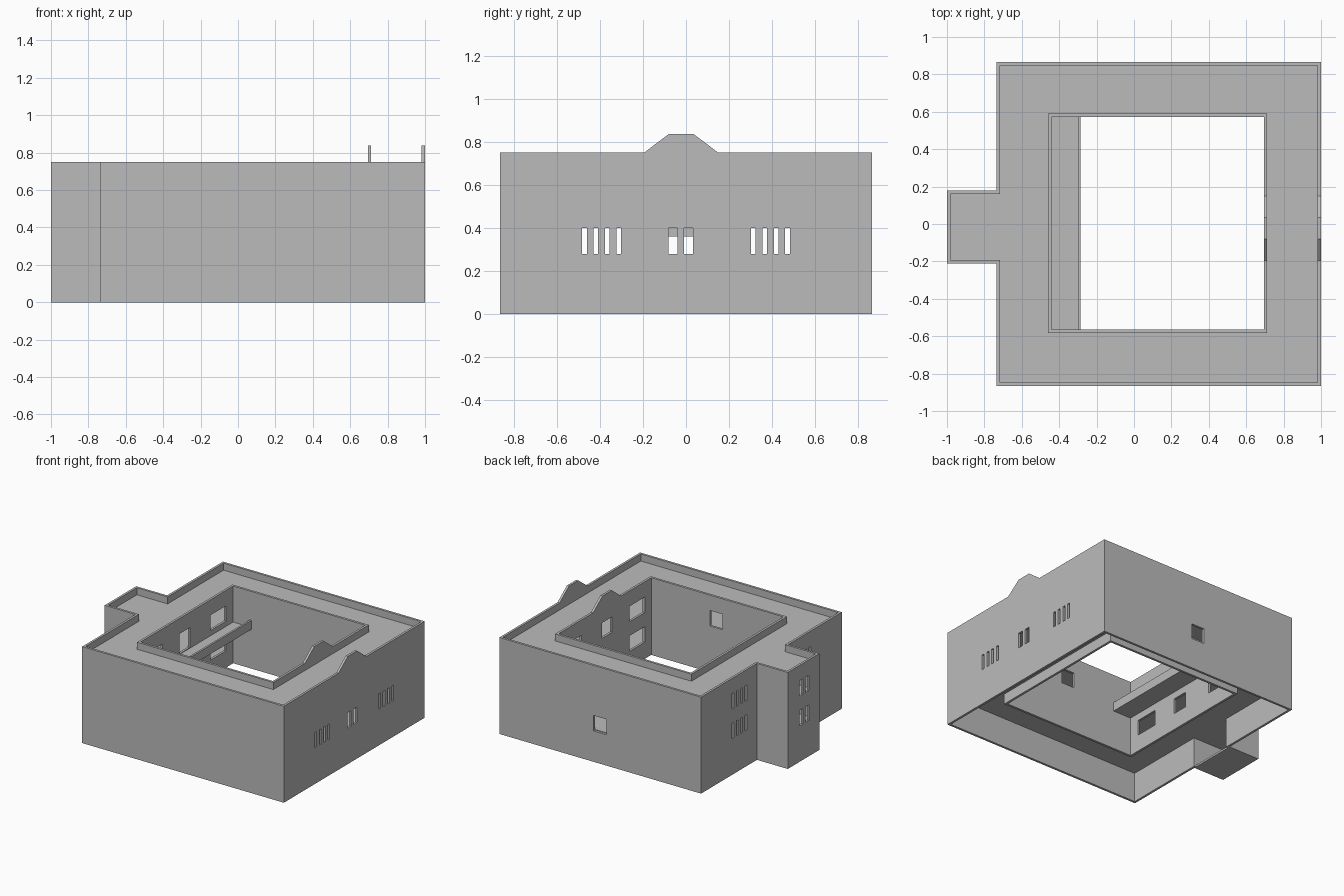
import bpy, bmesh

if "Cube" in bpy.data.objects:
    bpy.data.objects.remove(bpy.data.objects["Cube"], do_unlink=True)

GREY = (0.5, 0.5, 0.5, 1)
plaster = bpy.data.materials.new("grey plaster")
plaster.use_nodes = True
plaster.diffuse_color = GREY
plaster.node_tree.nodes["Principled BSDF"].inputs["Base Color"].default_value = GREY

TOP, T = 0.75, 0.018
LOW, HIGH = (0.28, 0.40), (0.51, 0.63)
DOOR = (0.24, 0.36)


def finish(name, bm):
    bmesh.ops.recalc_face_normals(bm, faces=bm.faces)
    mesh = bpy.data.meshes.new(name)
    bm.to_mesh(mesh)
    bm.free()
    mesh.materials.append(plaster)
    obj = bpy.data.objects.new(name, mesh)
    bpy.context.collection.objects.link(obj)
    return obj


def add_prism(bm, pts, offset):
    """Extrude a closed loop of 3D points along an offset."""
    face = bm.faces.new([bm.verts.new(p) for p in pts])
    ext = bmesh.ops.extrude_face_region(bm, geom=[face], use_keep_orig=True)
    moved = [v for v in ext["geom"] if isinstance(v, bmesh.types.BMVert)]
    bmesh.ops.translate(bm, verts=moved, vec=offset)


def add_box(bm, xs, ys, zs):
    pts = [(x, y, zs[0]) for x, y in rect(xs, ys)]
    add_prism(bm, pts, (0, 0, zs[1] - zs[0]))


def rect(xs, ys):
    return [(xs[0], ys[0]), (xs[1], ys[0]), (xs[1], ys[1]), (xs[0], ys[1])]


def box(name, xs, ys, zs):
    bm = bmesh.new()
    add_box(bm, xs, ys, zs)
    return finish(name, bm)


def wall_ring(name, outer, inner, z0, z1):
    """Hollow wall between two matching outlines."""
    bm = bmesh.new()
    loops = [[bm.verts.new((x, y, z)) for x, y in pts]
             for pts, z in ((outer, z0), (outer, z1), (inner, z1), (inner, z0))]
    n = len(outer)
    for k in range(4):
        a, b = loops[k], loops[(k + 1) % 4]
        for i in range(n):
            j = (i + 1) % n
            bm.faces.new((a[i], a[j], b[j], b[i]))
    return finish(name, bm)


def cut(obj, boxes):
    """Subtract a list of boxes from an object."""
    bm = bmesh.new()
    for b in boxes:
        add_box(bm, *b)
    cutter = finish("cutter", bm)
    cutter.hide_render = True
    mod = obj.modifiers.new("openings", "BOOLEAN")
    mod.operation, mod.solver, mod.object = "DIFFERENCE", "EXACT", cutter
    bpy.context.view_layer.objects.active = obj
    bpy.ops.object.modifier_apply(modifier=mod.name)
    bpy.data.objects.remove(cutter, do_unlink=True)


def outline(d):
    """Main block with the rear tower, inset by d."""
    x0, x1, y = -0.735 + d, 1 - d, 0.865 - d
    tx, t0, t1 = -1 + d, -0.21 + d, 0.178 - d
    return [(x0, -y), (x1, -y), (x1, y), (x0, y),
            (x0, t1), (tx, t1), (tx, t0), (x0, t0)]


# Outer walls with slit windows
outer_walls = wall_ring("outer_walls", outline(0), outline(T), 0, TOP)
slits = [s * (0.313 + 0.053 * i) for s in (-1, 1) for i in range(4)]
pair = [-0.06, 0.012]
east, west, tower = (0.95, 1.05), (-0.78, -0.70), (-1.05, -0.95)
holes = [(east, (y - 0.011, y + 0.011), LOW) for y in slits]
holes += [(east, (y - 0.021, y + 0.021), LOW) for y in pair]
for level in (LOW, HIGH):
    holes += [(west, (y - 0.011, y + 0.011), level) for y in slits]
    holes += [(tower, (y - 0.021, y + 0.021), level) for y in pair]
holes.append(((0.08, 0.19), (0.80, 0.90), DOOR))
cut(outer_walls, holes)

# Courtyard walls with wide windows and a balcony door
CX, CY = (-0.46, 0.712), (-0.583, 0.59)
IX, IY = (CX[0] + T, CX[1] - T), (CY[0] + T, CY[1] - T)
court_walls = wall_ring("courtyard_walls", rect(CX, CY), rect(IX, IY), 0.15, TOP)
c_east, c_west = (0.66, 0.75), (-0.50, -0.40)
sides = [(-0.485, -0.295), (0.295, 0.485)]
middle = (-0.085, 0.04)
holes = [(w, y, z) for w in (c_east, c_west) for y in sides for z in (LOW, HIGH)]
holes += [(c_east, middle, DOOR), (c_east, middle, HIGH),
          (c_west, middle, LOW), (c_west, middle, (0.475, 0.63)),
          ((0.08, 0.19), (-0.62, -0.54), HIGH)]
cut(court_walls, holes)

# Floors and roof around the courtyard
for name, z0, z1 in (("lower_floor", 0.23, 0.245),
                     ("upper_floor", 0.455, 0.47),
                     ("roof", 0.675, 0.695)):
    bm = bmesh.new()
    add_prism(bm, [(x, y, z0) for x, y in outline(T)], (0, 0, z1 - z0))
    cut(finish(name, bm), [(CX, CY, (z0 - 0.1, z1 + 0.1))])

# Closed base of the tower
box("tower_base", (-1 + T, -0.735), (-0.21 + T, 0.178 - T), (0, 0.015))

# Balcony along one side of the courtyard
box("balcony_floor", (IX[0], -0.30), IY, (0.455, 0.47))
box("balcony_parapet", (-0.30, -0.285), IY, (0.455, 0.525))

# Raised gables above the entrance side
for name, x in (("outer_gable", 1 - T), ("courtyard_gable", CX[1] - T)):
    bm = bmesh.new()
    profile = [(-0.195, TOP), (0.15, TOP), (0.035, 0.837), (-0.08, 0.837)]
    add_prism(bm, [(x, y, z) for y, z in profile], (T, 0, 0))
    finish(name, bm)
